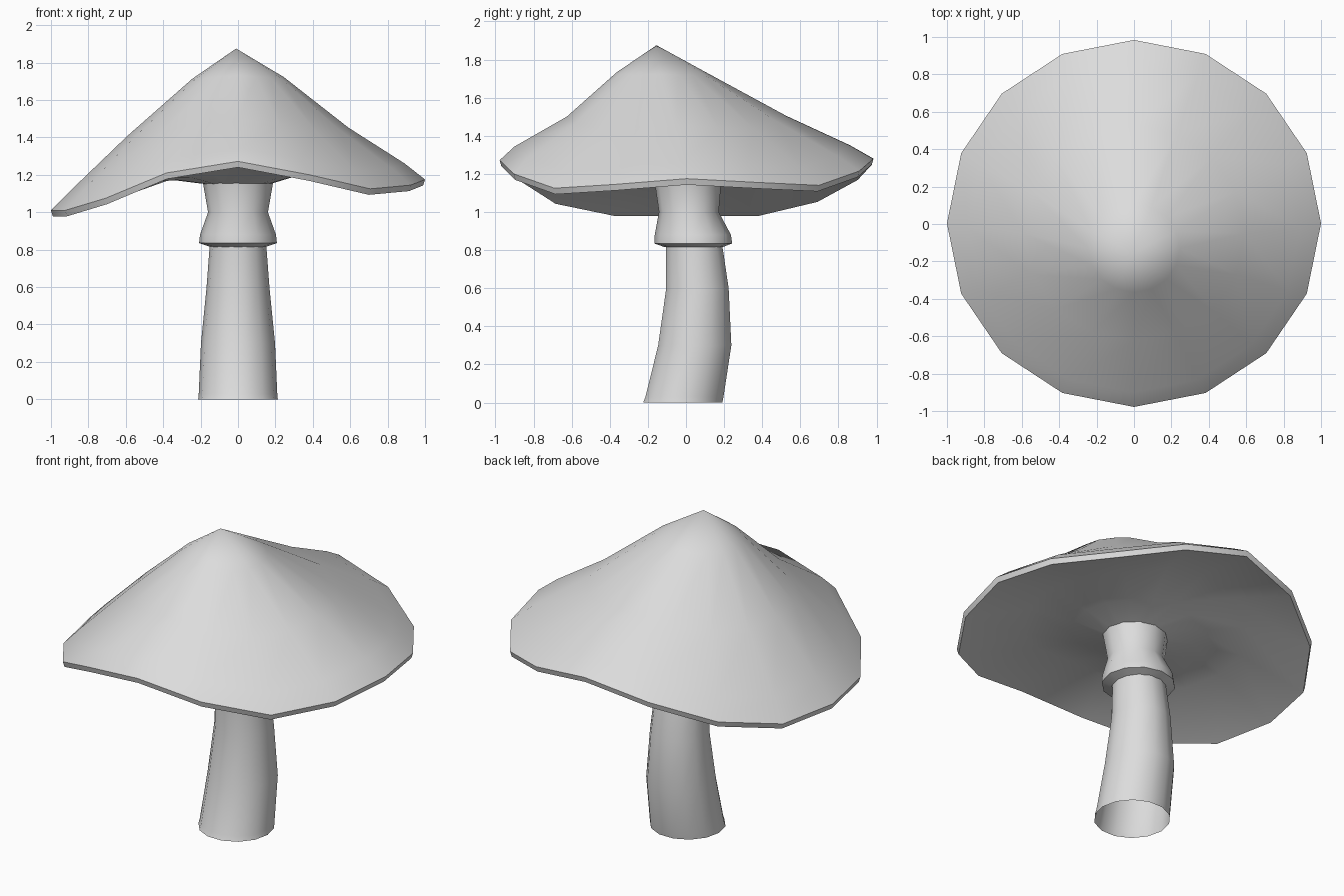
import bpy, bmesh, math

cube = bpy.data.objects.get("Cube")
if cube:
    bpy.data.objects.remove(cube, do_unlink=True)

grey = bpy.data.materials.new("light_grey")
grey.use_nodes = True
COLOUR = (0.72, 0.72, 0.72, 1)
grey.diffuse_color = COLOUR
grey.node_tree.nodes["Principled BSDF"].inputs["Base Color"].default_value = COLOUR


def ring(bm, sides, cx, cy, rx, ry, height):
    """One loop of vertices; height gives z for each index."""
    verts = []
    for i in range(sides):
        a = math.tau * i / sides
        verts.append(bm.verts.new((cx + rx * math.cos(a), cy + ry * math.sin(a), height(i))))
    return verts


def bridge(bm, lower, upper):
    n = len(lower)
    for i in range(n):
        j = (i + 1) % n
        bm.faces.new((lower[i], lower[j], upper[j], upper[i]))


def finish(bm, name, angle):
    mesh = bpy.data.meshes.new(name)
    bm.to_mesh(mesh)
    bm.free()
    obj = bpy.data.objects.new(name, mesh)
    bpy.context.collection.objects.link(obj)
    mesh.materials.append(grey)
    bpy.ops.object.select_all(action="DESELECT")
    obj.select_set(True)
    bpy.context.view_layer.objects.active = obj
    bpy.ops.object.shade_smooth_by_angle(angle=math.radians(angle))


def tube(name, sides, sections, angle):
    """Open tube through (z, centre y, x radius, y radius) sections."""
    bm = bmesh.new()
    loops = [ring(bm, sides, 0, cy, rx, ry, lambda i, z=z: z) for z, cy, rx, ry in sections]
    for a, b in zip(loops, loops[1:]):
        bridge(bm, a, b)
    finish(bm, name, angle)


# Bent, hollow stem
tube("stem", 14, [
    (0.0, -0.017, 0.213, 0.213),
    (0.03, -0.008, 0.21, 0.21),
    (0.30, 0.046, 0.198, 0.197),
    (0.60, 0.06, 0.168, 0.168),
    (0.80, 0.045, 0.153, 0.153),
    (0.95, 0.03, 0.14, 0.14),
], 40)

# Flared collar under the cap
tube("collar", 12, [
    (0.815, 0.04, 0.15, 0.15),
    (0.835, 0.038, 0.208, 0.204),
    (0.88, 0.036, 0.203, 0.2),
    (1.0, 0.015, 0.16, 0.157),
    (1.16, 0.01, 0.188, 0.175),
], 40)

# Wavy rim of the cap, counter-clockwise from the left side
RIM = [1.175, 1.155, 1.14, 1.215, 1.28, 1.20, 1.085, 1.01,
       1.01, 1.01, 1.075, 1.21, 1.272, 1.20, 1.125, 1.145]
MEAN = 1.15


def wave(base, rise, dip):
    """Follow the rim's crests by rise and its troughs by dip."""
    return lambda i: base + (RIM[i] - MEAN) * (rise if RIM[i] > MEAN else dip)


# Cap: hollowed underside, rim edge and pointed top as one skin
bm = bmesh.new()
sections = [  # centre y, x radius, y radius, base height, crest and trough share
    (0.01, 0.17, 0.16, 1.15, 0.0, 0.0),
    (0.005, 0.35, 0.35, 1.2, 0.2, 0.2),
    (0.0, 0.62, 0.61, 1.23, 0.5, 0.55),
    (0.003, 0.99, 0.972, MEAN - 0.032, 1.0, 1.0),
    (0.003, 1.0, 0.981, MEAN, 1.0, 1.0),
    (-0.02, 0.89, 0.88, 1.24, 0.85, 0.85),
    (-0.05, 0.59, 0.575, 1.44, 0.5, 0.22),
    (-0.13, 0.245, 0.235, 1.72, 0.1, 0.05),
]
loops = [ring(bm, len(RIM), 0, cy, rx, ry, wave(z, rise, dip))
         for cy, rx, ry, z, rise, dip in sections]
for a, b in zip(loops, loops[1:]):
    bridge(bm, a, b)
apex = bm.verts.new((-0.01, -0.155, 1.875))
top = loops[-1]
for i in range(len(top)):
    bm.faces.new((top[i], top[(i + 1) % len(top)], apex))
finish(bm, "cap", 45)
